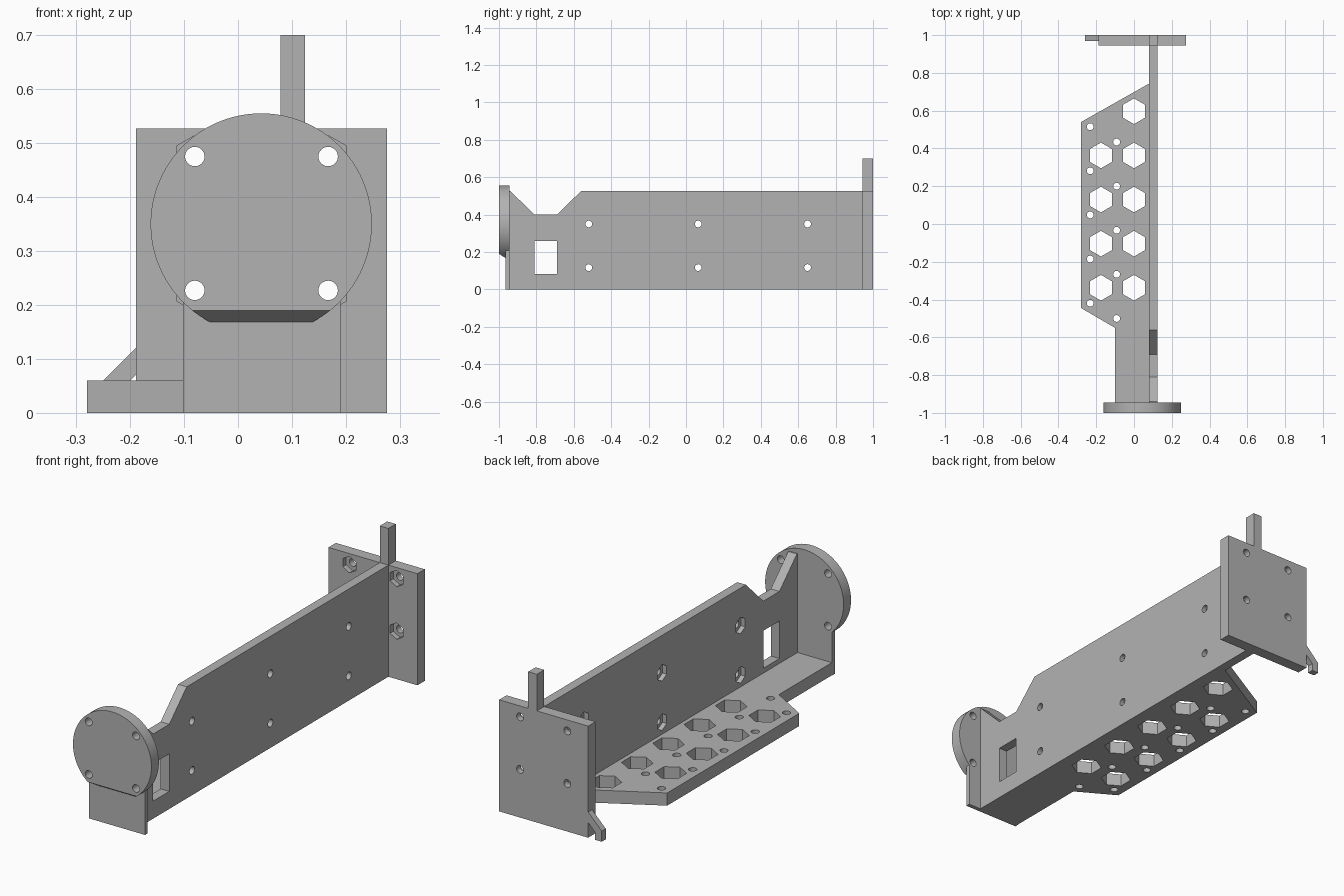
import bpy, bmesh
from math import sin, cos, pi, radians
from mathutils import Vector

if "Cube" in bpy.data.objects:
    bpy.data.objects.remove(bpy.data.objects["Cube"])

grey = bpy.data.materials.new("plain_grey")
grey.use_nodes = True
grey.diffuse_color = (0.45, 0.45, 0.45, 1)
grey.node_tree.nodes["Principled BSDF"].inputs["Base Color"].default_value = grey.diffuse_color


def ngon(u, v, r, n=32):
    """Outline of a circle or a hexagon with a corner pointing up."""
    return [(u + r * sin(2 * pi * i / n), v + r * cos(2 * pi * i / n)) for i in range(n)]


def rect(u0, u1, v0, v1):
    return [(u0, v0), (u1, v0), (u1, v1), (u0, v1)]


def prism(name, outlines, axis, a, b):
    """Extrude flat outlines along x, y or z from a to b."""
    place = {"x": lambda u, v, w: (w, u, v),
             "y": lambda u, v, w: (u, w, v),
             "z": lambda u, v, w: (u, v, w)}[axis]
    bm = bmesh.new()
    for pts in outlines:
        face = bm.faces.new([bm.verts.new(place(u, v, a)) for u, v in pts])
        out = bmesh.ops.extrude_face_region(bm, geom=[face])
        moved = [g for g in out["geom"] if isinstance(g, bmesh.types.BMVert)]
        bmesh.ops.translate(bm, verts=moved, vec=Vector(place(0, 0, b - a)))
    bmesh.ops.recalc_face_normals(bm, faces=bm.faces)
    mesh = bpy.data.meshes.new(name)
    bm.to_mesh(mesh)
    bm.free()
    obj = bpy.data.objects.new(name, mesh)
    bpy.context.collection.objects.link(obj)
    mesh.materials.append(grey)
    return obj


def select(obj):
    bpy.ops.object.select_all(action="DESELECT")
    obj.select_set(True)
    bpy.context.view_layer.objects.active = obj


def combine(obj, tool, operation="DIFFERENCE"):
    tool.hide_render = True
    mod = obj.modifiers.new(operation.lower(), "BOOLEAN")
    mod.operation, mod.solver, mod.object = operation, "EXACT", tool
    select(obj)
    bpy.ops.object.modifier_apply(modifier=mod.name)
    bpy.data.objects.remove(tool)


BORE, NUT = 0.018, 0.039
flange_holes = [(x, z) for x in (-0.08, 0.167) for z in (0.227, 0.475)]

# Upright wall with a notch in its top edge, a window and bolt holes
wall = prism("side_wall", [[(-0.945, 0), (0.945, 0), (0.945, 0.527), (-0.56, 0.527),
                            (-0.69, 0.4), (-0.81, 0.4), (-0.94, 0.527), (-0.945, 0.527)]],
             "x", 0.079, 0.124)
bolts = [(y, z) for y in (-0.52, 0.065, 0.65) for z in (0.117, 0.35)]
combine(wall, prism("wall_bores", [rect(-0.81, -0.69, 0.083, 0.26)]
                    + [ngon(y, z, BORE) for y, z in bolts], "x", 0, 0.2))
combine(wall, prism("wall_nut_pockets", [ngon(y, z, NUT, 6) for y, z in bolts], "x", 0, 0.101))

# Floor shelf with hexagonal openings and small holes
shelf = prism("floor_shelf", [[(0.079, 0.743), (-0.28, 0.54), (-0.28, -0.445),
                               (-0.1, -0.55), (-0.1, -0.945), (0.079, -0.945)]], "z", 0, 0.06)
openings = [ngon(0, 0.597, 0.068, 6)]
for i in range(5):
    step = 0.2335 * i
    openings += [ngon(-0.232, 0.515 - step, BORE), ngon(-0.092, 0.434 - step, BORE)]
    if i < 4:
        openings += [ngon(x, 0.363 - step, 0.068, 6) for x in (0, -0.175)]
combine(shelf, prism("shelf_openings", openings, "z", -0.1, 0.2))

# Round front flange, sloped at the bottom, on a thin foot plate
flange = prism("front_flange", [ngon(0.043, 0.35, 0.205, 96)], "y", -1, -0.945)
combine(flange, prism("flange_slope", [[(-1.02, 0.2026), (-0.965, 0.168),
                                        (-0.965, 0.1), (-1.02, 0.1)]], "x", -0.4, 0.4))
combine(flange, prism("foot_plate", [rect(-0.102, 0.19, 0, 0.3)], "y", -0.965, -0.945), "UNION")
combine(flange, prism("flange_bores", [ngon(x, z, BORE) for x, z in flange_holes], "y", -1.1, -0.9))

# Square back plate with bolt holes and nut pockets on its inner side
back = prism("back_plate", [rect(-0.189, 0.276, 0, 0.527)], "y", 0.945, 1)
combine(back, prism("back_bores", [ngon(x, z, BORE) for x, z in flange_holes], "y", 0.9, 1.1))
combine(back, prism("back_nut_pockets", [ngon(x, z, NUT, 6) for x, z in flange_holes], "y", 0.9, 0.97))

# Post above the back plate and bent tab beside it
post = prism("top_post", [rect(0.079, 0.124, 0.527, 0.7)], "y", 0.945, 1)
tab = prism("bent_tab", [[(-0.189, 0.121), (-0.26, 0.05), (-0.26, 0), (-0.225, 0),
                          (-0.225, 0.035), (-0.189, 0.071)]], "y", 0.97, 1)

for part in (wall, shelf, flange, back, post, tab):
    select(part)
    bpy.ops.object.shade_smooth_by_angle(angle=radians(30))
